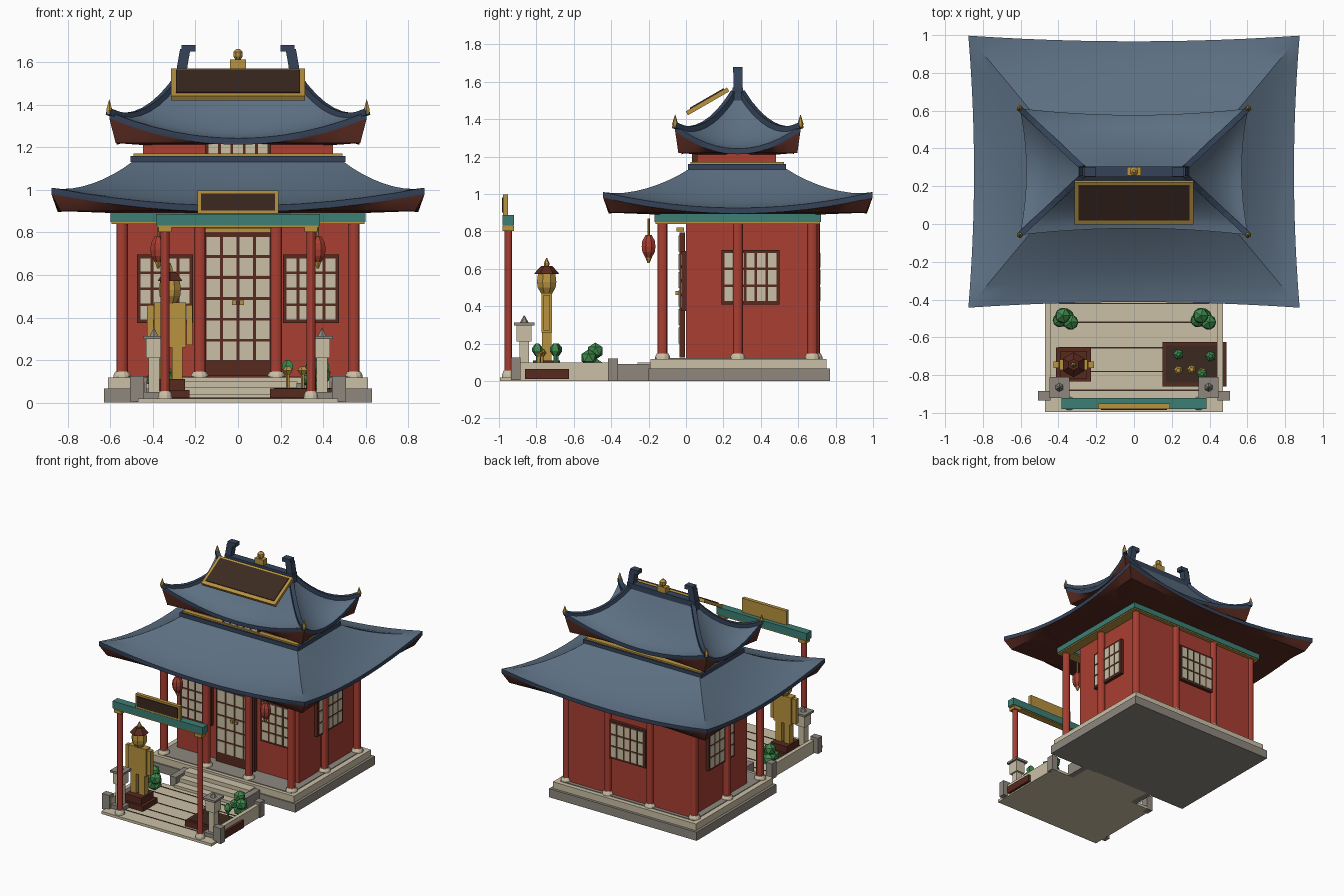
import bpy, bmesh, math
from mathutils import Matrix, Vector

cube = bpy.data.objects.get("Cube")
if cube:
    bpy.data.objects.remove(cube)


def material(name, hexcode):
    chan = [int(hexcode[i:i + 2], 16) / 255 for i in (0, 2, 4)]
    col = [c / 12.92 if c < 0.04 else ((c + 0.055) / 1.055) ** 2.4 for c in chan] + [1]
    m = bpy.data.materials.new(name)
    m.use_nodes = True
    m.diffuse_color = col
    m.node_tree.nodes["Principled BSDF"].inputs["Base Color"].default_value = col
    return m


RED = material("painted red", "A93E32")
TILE = material("slate blue tile", "5C6F82")
NAVY = material("dark blue trim", "35445A")
MAROON = material("maroon wood", "57291F")
DARK = material("dark brown panel", "3B2920")
GOLD = material("gold", "B8923F")
TEAL = material("teal beam", "3C7F74")
BEIGE = material("pale stone", "CBC0A6")
GREY = material("grey stone", "8E877E")
GREEN = material("leaf green", "3F8A4C")
CY = 0.277  # hall centre line in y


def finish(name, bm, *mats, smooth=False):
    bmesh.ops.recalc_face_normals(bm, faces=bm.faces)
    me = bpy.data.meshes.new(name)
    bm.to_mesh(me)
    bm.free()
    for m in mats:
        me.materials.append(m)
    ob = bpy.data.objects.new(name, me)
    bpy.context.scene.collection.objects.link(ob)
    if smooth:
        bpy.ops.object.select_all(action='DESELECT')
        ob.select_set(True)
        bpy.context.view_layer.objects.active = ob
        bpy.ops.object.shade_smooth_by_angle(angle=math.radians(30))
    return ob


def boxes(name, mat, items, M=Matrix(), sym=False):
    """Boxes given as centre and size, optionally mirrored in x."""
    bm = bmesh.new()
    for c, s in items:
        for side in ((1, -1) if sym else (1,)):
            T = Matrix.Translation((c[0] * side, c[1], c[2])) @ Matrix.Diagonal((*s, 1))
            bmesh.ops.create_cube(bm, size=1, matrix=M @ T)
    return finish(name, bm, mat)


def lathe(name, mat, places, profile, n=8, smooth=False):
    """Turned part, repeated at each place."""
    bm = bmesh.new()
    for p in places:
        rings = [[bm.verts.new((p[0] + r * math.cos(math.tau * (i + .5) / n),
                                p[1] + r * math.sin(math.tau * (i + .5) / n), p[2] + z))
                  for i in range(n)] for r, z in profile]
        for a, b in zip(rings, rings[1:]):
            for i in range(n):
                bm.faces.new((a[i], a[i - 1], b[i - 1], b[i]))
        bm.faces.new(rings[0])
        bm.faces.new(rings[-1])
    return finish(name, bm, mat, smooth=smooth)


def bars(name, mat, paths, w):
    """Square bars following paths."""
    bm = bmesh.new()
    for path in paths:
        for a, b in zip(path, path[1:]):
            d = b - a
            R = d.to_track_quat('Y', 'Z').to_matrix().to_4x4()
            bmesh.ops.create_cube(bm, size=1, matrix=Matrix.Translation((a + b) / 2) @ R
                                  @ Matrix.Diagonal((w, d.length + w / 3, w, 1)))
    return finish(name, bm, mat)


def lattice(name, place, angle, w, h, cols, rows, sill=0):
    """Dark frame with pale panes, facing -y before turning."""
    M = Matrix.Translation(place) @ Matrix.Rotation(math.radians(angle), 4, 'Z')
    boxes(name + "_frame", MAROON, [((0, -.01, 0), (w, .03, h))], M)
    pw, ph = (w - .02) / cols, (h - .02 - sill) / rows
    boxes(name + "_panes", BEIGE,
          [((-w / 2 + .01 + pw * (i + .5), -.026, -h / 2 + .01 + sill + ph * (j + .5)),
            (pw - .013, .006, ph - .013)) for i in range(cols) for j in range(rows)], M)


def roof(name, low, high, z_eave, z_top, lift, power, inset, drop, soffit_z, neck, n=12, steps=8):
    """Hipped roof with sweeping eaves; returns the four hip paths."""
    def ring(t):
        hx, hy = (a + (b - a) * t for a, b in zip(low, high))
        pts = []
        for k in range(4):
            for i in range(n):
                u = 2 * i / n - 1
                e = inset * (1 - u * u) * (1 - t)
                x, y = ((u * hx, e - hy), (hx - e, u * hy), (-u * hx, hy - e), (e - hx, -u * hy))[k]
                z = z_eave + (z_top - z_eave) * t ** power + lift * u * u * (1 - t) ** 1.5
                pts.append(Vector((x, y + CY, z)))
        return pts

    def flat(pts, sx, sy, z):
        return [Vector((p.x * sx, CY + (p.y - CY) * sy, z)) for p in pts]

    tops = [ring(t / steps) for t in range(steps + 1)]
    eave = [p - Vector((0, 0, drop)) for p in tops[0]]
    under = [flat(eave, neck[0] / low[0], neck[1] / low[1], soffit_z),
             flat(eave, .95, .95, soffit_z + .01), eave]
    bm = bmesh.new()
    vs = [[bm.verts.new(p) for p in r] for r in under + tops]
    for k, (a, b) in enumerate(zip(vs, vs[1:])):
        for i in range(4 * n):
            f = bm.faces.new((a[i - 1], a[i], b[i], b[i - 1]))
            f.material_index = 2 if k < 2 else 1 if k == 2 else 0
    bm.faces.new(vs[-1])
    bm.faces.new(vs[0]).material_index = 2
    finish(name, bm, TILE, NAVY, MAROON, smooth=True)
    return [[r[k * n] for r in tops] for k in range(4)]


# Stone base and porch floor
boxes("base_lower", GREY, [((0, .285, .033), (1.26, .97, .066))])
boxes("base_upper", BEIGE, [((0, .28, .09), (1.22, .94, .054))])
boxes("porch_floor", GREY, [((0, CY, .119), (1.14, .88, .006))])

# Hall walls and columns
boxes("hall_walls", RED, [((0, .345, .505), (1.04, .69, .77))])
spots = [(sx * x, y, 0) for sx in (1, -1) for x, y in
         ((.545, -.125), (.18, -.125), (.545, CY), (.545, .675), (.18, .69))]
lathe("columns", RED, spots, [(.028, .12), (.028, .86)], 12, True)
lathe("column_bases", BEIGE, spots, [(.043, .118), (.041, .13), (.032, .147)], 12)

# Beam ring with gold strip
for name, mat, z, h, w in (("beam_ring", TEAL, .872, .045, .09), ("beam_strip", GOLD, .845, .01, .08)):
    boxes(name + "_sides", mat, [((.555, CY, z), (w, .8 + w, h))], sym=True)
    boxes(name + "_ends", mat, [((0, CY + s * .4, z), (1.11 + w, w, h)) for s in (1, -1)])

# Door and windows
lattice("door", (0, -.01, .46), 0, .33, .67, 4, 6, .06)
boxes("door_lintel", GOLD, [((0, -.03, .81), (.33, .04, .02))])
boxes("door_handles", GOLD, [((.018, -.045, .47), (.022, .02, .02))], sym=True)
for s, side in ((1, "left"), (-1, "right")):
    lattice("front_window_" + side, (s * .343, 0, .535), 0, .265, .32, 4, 4)
    lattice("side_window_" + side, (s * .52, .345, .555), s * 90, .31, .29, 5, 3)
lattice("back_window", (0, .69, .555), 180, .31, .29, 5, 3)

# Lower roof, neck band and upper storey
roof("lower_roof", (.877, .72), (.49, .255), .925, 1.137, .085, 1.5, .03, .03, .89, (.56, .43))
boxes("neck_band", NAVY, [((0, .273, 1.145), (1.01, .525, .03))])
boxes("neck_strip", GOLD, [((0, .273, 1.165), (.98, .5, .012))])
boxes("upper_walls", RED, [((0, .27, 1.2), (.895, .42, .09))])
lattice("upper_window", (0, .06, 1.2), 0, .31, .09, 5, 1)

# Upper roof with hip ridges, ridge, horns and finials
hips = roof("upper_roof", (.605, .335), (.27, .02), 1.242, 1.54, .124, 1.8, .035, .03, 1.21, (.44, .2))
bars("hip_ridges", NAVY, hips, .03)
lathe("corner_finials", GOLD, [h[0] for h in hips], [(.013, -.01), (.016, .01), (.001, .058)], 6)
boxes("ridge", NAVY, [((0, CY, 1.54), (.58, .055, .06))])
horn = [Vector(p) for p in ((.27, CY, 1.5), (.262, CY, 1.58), (.25, CY, 1.65))]
flip = Matrix.Diagonal((-1, 1, 1))
bars("ridge_horns", NAVY, [horn, [flip @ p for p in horn]], .048)
boxes("horn_hooks", NAVY, [((.233, CY, 1.665), (.066, .05, .03))], sym=True)
boxes("finial_block", GOLD, [((0, .28, 1.59), (.075, .045, .045))])
lathe("finial_ball", GOLD, [(0, .28, 1.637)], [(.01, -.03), (.024, -.01), (.024, .01), (.008, .026)])

# Tilted roof board
tilt = Matrix.Translation((0, .115, 1.495)) @ Matrix.Rotation(math.radians(30), 4, 'X')
boxes("roof_board_frame", GOLD, [((0, 0, 0), (.63, .255, .024))], tilt)
boxes("roof_board_panel", DARK, [((0, .005, .014), (.585, .21, .008))], tilt)

# Hanging lanterns
hang = [(s * .375, -.2, 0) for s in (1, -1)]
lathe("hanging_lanterns", RED, hang, [(.018, .66), (.036, .69), (.04, .72), (.036, .75), (.018, .78)])
lathe("lantern_cords", GOLD, hang, [(.007, .77), (.007, .87)], 6)
lathe("lantern_tassels", GOLD, hang, [(.005, .63), (.012, .645), (.018, .662)], 6)

# Courtyard floor, side walls and steps
boxes("yard_floor", BEIGE, [((0, -.68, .01), (.94, .63, .02))])
boxes("plank_seams", DARK, [((0, y, .021), (.8, .006, .004)) for y in (-.42, -.52, -.655, -.78, -.88)])
boxes("yard_walls", BEIGE, [((.455, -.65, .06), (.03, .52, .08))], sym=True)
boxes("yard_posts", GREY, [((.475, -.91, .065), (.065, .05, .12)), ((.455, -.39, .06), (.05, .055, .12))], sym=True)
boxes("step_cheeks", GREY, [((.3, -.28, .046), (.05, .17, .092))], sym=True)
boxes("steps", BEIGE, [((0, -.19 - d / 2, h / 2), (.56, d, h)) for d, h in ((.07, .1), (.13, .07), (.19, .04))])

# Stone lanterns
boxes("stone_lantern_feet", GREY, [((.395, -.865, .035), (.1, .1, .03)),
                                   ((.395, -.865, .306), (.105, .11, .016))], sym=True)
boxes("stone_lantern_bodies", BEIGE, [((.395, -.865, .13), (.05, .05, .16)),
                                      ((.395, -.865, .255), (.075, .08, .09))], sym=True)
lathe("stone_lantern_tips", GREY, [(s * .395, -.865, 0) for s in (1, -1)], [(.024, .312), (.002, .35)], 6)

# Gate
gate = [(s * .343, -.95, 0) for s in (1, -1)]
lathe("gate_posts", RED, gate, [(.021, .02), (.021, .81)], 12, True)
lathe("gate_post_bases", BEIGE, gate, [(.036, .02), (.034, .035), (.026, .055)], 12)
boxes("gate_capitals", GOLD, [((.343, -.95, .815), (.06, .06, .025))], sym=True)
boxes("gate_beam", TEAL, [((0, -.95, .86), (.77, .06, .055))])
boxes("gate_strip", GOLD, [((0, -.95, .829), (.76, .05, .01))])
boxes("gate_board_frame", GOLD, [((0, -.965, .942), (.38, .028, .108))])
boxes("gate_board_panel", DARK, [((0, -.981, .942), (.35, .008, .08))])

# Golden figure on its pedestal
stand = Matrix.Translation((-.32, -.745, 0))
boxes("pedestal_foot", MAROON, [((0, 0, .04), (.185, .18, .04))], stand)
boxes("pedestal", MAROON, [((0, 0, .085), (.14, .145, .05))], stand)
boxes("figure_limbs", GOLD, [((.035, 0, .19), (.05, .05, .16)), ((.092, 0, .365), (.03, .035, .19))], stand, True)
boxes("figure_torso", GOLD, [((0, 0, .365), (.15, .055, .21))], stand)
spot = [(-.32, -.745, 0)]
lathe("figure_head", GOLD, spot, [(.03, .465), (.052, .5), (.056, .53), (.05, .575)])
lathe("figure_hat", MAROON, spot, [(.066, .572), (.062, .58), (.03, .615)], 6)
lathe("figure_hat_tip", GOLD, spot, [(.013, .612), (.015, .63), (.003, .657)], 6)

# Planter and greenery
boxes("planter", MAROON, [((.32, -.742, .038), (.34, .235, .055))])
boxes("planter_soil", DARK, [((.32, -.742, .067), (.3, .195, .004))])
tufts = [(.235, -.69, 0), (.405, -.7, 0), (.36, -.795, 0)]
lathe("planter_stems", GREEN, tufts, [(.008, .06), (.008, .15)], 5)
lathe("planter_leaves", GREEN, tufts, [(.012, .135), (.03, .16), (.028, .18), (.01, .2)], 5)
buds = [(.235, -.775, 0), (.305, -.77, 0), (.36, -.785, 0)]
lathe("planter_flowers", GOLD, buds, [(.008, .06), (.01, .13), (.026, .15), (.012, .17)], 5)
bm = bmesh.new()
for s in (1, -1):
    for dx, dy, z, r in ((0, 0, .075, .055), (-.012, .01, .16, .046), (.03, -.025, .125, .045), (-.03, -.015, .11, .04)):
        bmesh.ops.create_icosphere(bm, subdivisions=1, radius=r,
                                   matrix=Matrix.Translation((s * .365 + dx, -.495 + dy, z)))
finish("bushes", bm, GREEN)
